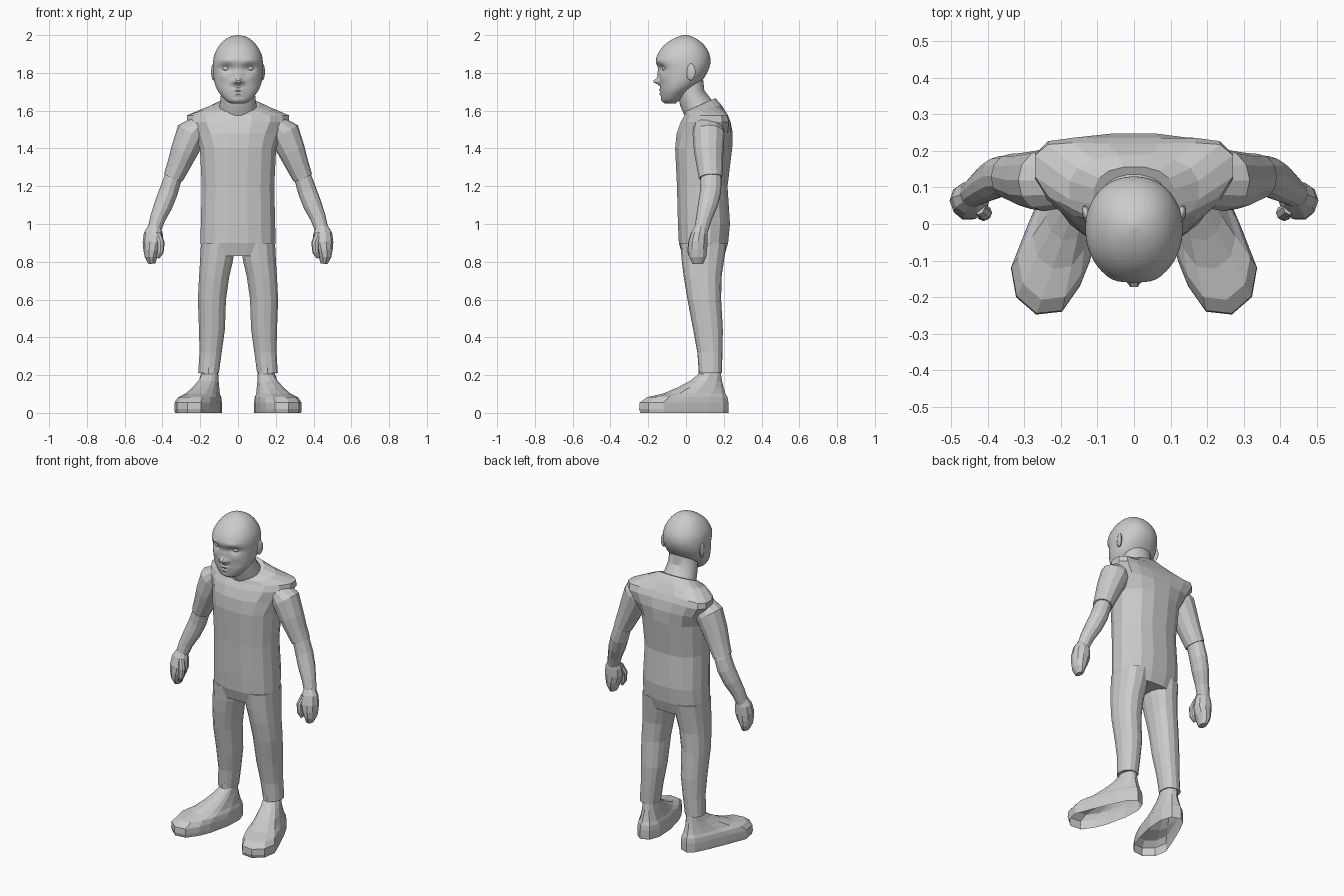
import bpy, bmesh, math
from mathutils import Vector, Matrix


def finish(bm, name, mirror=False, smooth=None):
    bmesh.ops.recalc_face_normals(bm, faces=bm.faces)
    me = bpy.data.meshes.new(name)
    bm.to_mesh(me)
    bm.free()
    ob = bpy.data.objects.new(name, me)
    bpy.context.collection.objects.link(ob)
    if mirror:
        ob.modifiers.new("mirror", 'MIRROR').use_axis = (True, False, False)
    if smooth:
        bpy.ops.object.select_all(action='DESELECT')
        ob.select_set(True)
        bpy.context.view_layer.objects.active = ob
        bpy.ops.object.shade_smooth_by_angle(angle=math.radians(smooth))
    return ob


def loft(rings, bottom=True, top=True):
    """Skin a list of closed point rings."""
    bm = bmesh.new()
    vs = [[bm.verts.new(p) for p in r] for r in rings]
    n = len(vs[0])
    for a, b in zip(vs, vs[1:]):
        for i in range(n):
            j = (i + 1) % n
            bm.faces.new((a[i], a[j], b[j], b[i]))
    if bottom:
        bm.faces.new(vs[0][::-1])
    if top:
        bm.faces.new(vs[-1])
    return bm


def spow(v, e):
    return math.copysign(abs(v) ** (2 / e), v)


def ring(z, x, rx, yf, yb, tilt=0, n=16, e=2.4):
    """Level superellipse ring between front yf and back yb; tilt raises the back."""
    out = []
    for i in range(n):
        a = math.tau * (i + 0.5) / n
        dy = spow(math.sin(a), e) * (yb - yf) / 2
        out.append(Vector((x + rx * spow(math.cos(a), e), (yf + yb) / 2 + dy, z + tilt * dy)))
    return out


def limb(path, n=12):
    """Rings square to a path of (x, y, z, side radius, depth radius)."""
    pts = [Vector(p[:3]) for p in path]
    rings = []
    for k, p in enumerate(path):
        t = (pts[min(k + 1, len(pts) - 1)] - pts[max(k - 1, 0)]).normalized()
        u = t.cross(Vector((0, 1, 0))).normalized()
        w = u.cross(t)
        rings.append([pts[k] + u * p[3] * math.cos(math.tau * i / n)
                      + w * p[4] * math.sin(math.tau * i / n) for i in range(n)])
    return loft(rings)


def catmull(keys, steps):
    out = []
    for i in range(len(keys) - 1):
        p = [keys[max(0, min(len(keys) - 1, i + d))] for d in (-1, 0, 1, 2)]
        for s in range(steps):
            t = s / steps
            out.append([0.5 * (2 * b + (c - a) * t + (2 * a - 5 * b + 4 * c - d) * t * t
                               + (3 * b - a - 3 * c + d) * t ** 3) for a, b, c, d in zip(*p)])
    return out + [list(keys[-1])]


def ball(name, loc, scale, rot=0):
    bm = bmesh.new()
    m = Matrix.Translation(loc) @ Matrix.Rotation(rot, 4, 'Z') @ Matrix.Diagonal((*scale, 1))
    bmesh.ops.create_uvsphere(bm, u_segments=16, v_segments=10, radius=1, matrix=m)
    return finish(bm, name, True, 40)


# shirt and hips
torso = [ring(*r) for r in (
    (0.83, 0, 0.185, -0.02, 0.205), (0.90, 0, 0.202, -0.04, 0.225),
    (1.00, 0, 0.200, -0.045, 0.235), (1.20, 0, 0.195, -0.05, 0.222),
    (1.40, 0, 0.205, -0.06, 0.247), (1.48, 0, 0.235, -0.052, 0.25),
    (1.54, 0, 0.275, -0.03, 0.238), (1.575, 0, 0.275, -0.01, 0.222),
    (1.61, 0, 0.180, -0.005, 0.19, 0.2), (1.63, 0, 0.112, -0.008, 0.157, 0.45))]
for r in torso[5:8]:
    for p in r:
        p.y += 0.35 * max(0, abs(p.x) - 0.12)
finish(loft(torso), "torso")

# trouser legs
finish(loft([ring(z, (a + b) / 2, (b - a) / 2, f, k, 0, 14, 2.3) for z, a, b, f, k in (
    (0.21, 0.10, 0.212, 0.068, 0.190), (0.32, 0.085, 0.205, 0.06, 0.193),
    (0.44, 0.068, 0.208, 0.038, 0.195), (0.60, 0.062, 0.214, 0.008, 0.186),
    (0.72, 0.045, 0.208, -0.012, 0.188), (0.80, 0.026, 0.203, -0.022, 0.200),
    (0.90, 0.010, 0.198, -0.03, 0.215))]), "leg", True)

# feet: outline blends up into the ankle, sole left open
outline = [(.337, -.12), (.323, -.20), (.268, -.248), (.197, -.24), (.148, -.17), (.12, -.10),
           (.09, .03), (.085, .14), (.108, .205), (.16, .225), (.20, .195), (.238, .12), (.29, 0)]
ankle = []
for x, y in outline:
    a = math.atan2(y * 0.55, x - 0.2 + 0.2 * y)
    ankle.append((0.15 + 0.046 * math.cos(a), 0.125 + 0.06 * math.sin(a)))
finish(loft([[Vector((o[0] + (k[0] - o[0]) * t, o[1] + (k[1] - o[1]) * t, z))
              for o, k in zip(outline, ankle)] for t, z in (
    (0.02, 0), (0, 0.02), (0.01, 0.055), (0.13, 0.083), (0.40, 0.102),
    (0.65, 0.135), (0.86, 0.17), (1, 0.205), (1, 0.24))], bottom=False), "foot", True)

# sleeves
finish(limb([(0.20, 0.118, 1.525, 0.055, 0.075), (0.245, 0.12, 1.48, 0.084, 0.085),
             (0.285, 0.12, 1.385, 0.072, 0.078), (0.315, 0.125, 1.31, 0.061, 0.069),
             (0.343, 0.13, 1.245, 0.053, 0.062)]), "sleeve", True)

# forearms
finish(limb([(0.325, 0.128, 1.29, 0.045, 0.052), (0.347, 0.132, 1.235, 0.047, 0.056),
             (0.368, 0.13, 1.17, 0.050, 0.056), (0.395, 0.115, 1.10, 0.049, 0.052),
             (0.425, 0.095, 1.03, 0.041, 0.042), (0.445, 0.08, 0.965, 0.035, 0.037)]), "forearm", True)

# half-closed hands with thumbs
finish(limb([(0.442, 0.08, 0.985, 0.034, 0.034), (0.448, 0.072, 0.95, 0.05, 0.045),
             (0.450, 0.064, 0.90, 0.055, 0.052), (0.456, 0.062, 0.86, 0.046, 0.052),
             (0.460, 0.062, 0.825, 0.034, 0.047), (0.456, 0.063, 0.79, 0.018, 0.03)], 10), "hand", True)
finish(limb([(0.425, 0.045, 0.95, 0.018, 0.02), (0.408, 0.03, 0.90, 0.02, 0.02),
             (0.412, 0.025, 0.85, 0.018, 0.017), (0.425, 0.028, 0.82, 0.009, 0.009)], 8), "thumb", True)

# neck
finish(loft([ring(*r, 20, 2) for r in (
    (1.60, 0, 0.105, -0.005, 0.153, 0.45), (1.65, 0, 0.095, -0.032, 0.125, 0.3),
    (1.70, 0, 0.090, -0.045, 0.098, 0.1), (1.78, 0, 0.085, -0.045, 0.09, 0))]), "neck", smooth=30)

# head: smooth skull, keys are height, half width, front, back
skull = catmull([
    (1.638, 0.035, -0.110, -0.055), (1.655, 0.066, -0.126, -0.03), (1.70, 0.104, -0.134, 0.02),
    (1.74, 0.122, -0.138, 0.07), (1.78, 0.130, -0.141, 0.10), (1.82, 0.133, -0.146, 0.121),
    (1.86, 0.132, -0.160, 0.130), (1.90, 0.124, -0.150, 0.124), (1.94, 0.103, -0.122, 0.102),
    (1.97, 0.077, -0.086, 0.072), (1.99, 0.045, -0.047, 0.038), (2.0, 0.008, -0.012, 0.004)], 4)
bm = loft([ring(z, 0, w, f, b, 0, 48, 2.15) for z, w, f, b in skull])
# face relief: x, z, spread x, spread z, push along y
relief = [(0, 1.755, .019, .015, -.042), (0, 1.79, .013, .026, -.020), (.02, 1.752, .010, .010, -.012),
          (.062, 1.825, .027, .017, .020), (.062, 1.866, .034, .008, -.007), (0, 1.709, .028, .006, -.010),
          (0, 1.688, .024, .007, -.010), (0, 1.655, .024, .012, -.006), (.072, 1.775, .022, .018, -.005)]
for v in bm.verts:
    if v.co.y < -0.03:
        x, z = abs(v.co.x), v.co.z
        v.co.y += sum(d * math.exp(-((x - px) / sx) ** 2 - ((z - pz) / sz) ** 2)
                      for px, pz, sx, sz, d in relief)
finish(bm, "head", smooth=35)

# eyes and ears
ball("eye", (0.062, -0.104, 1.825), (0.022, 0.022, 0.018))
ball("ear", (0.129, 0.025, 1.805), (0.012, 0.027, 0.045), -0.3)
